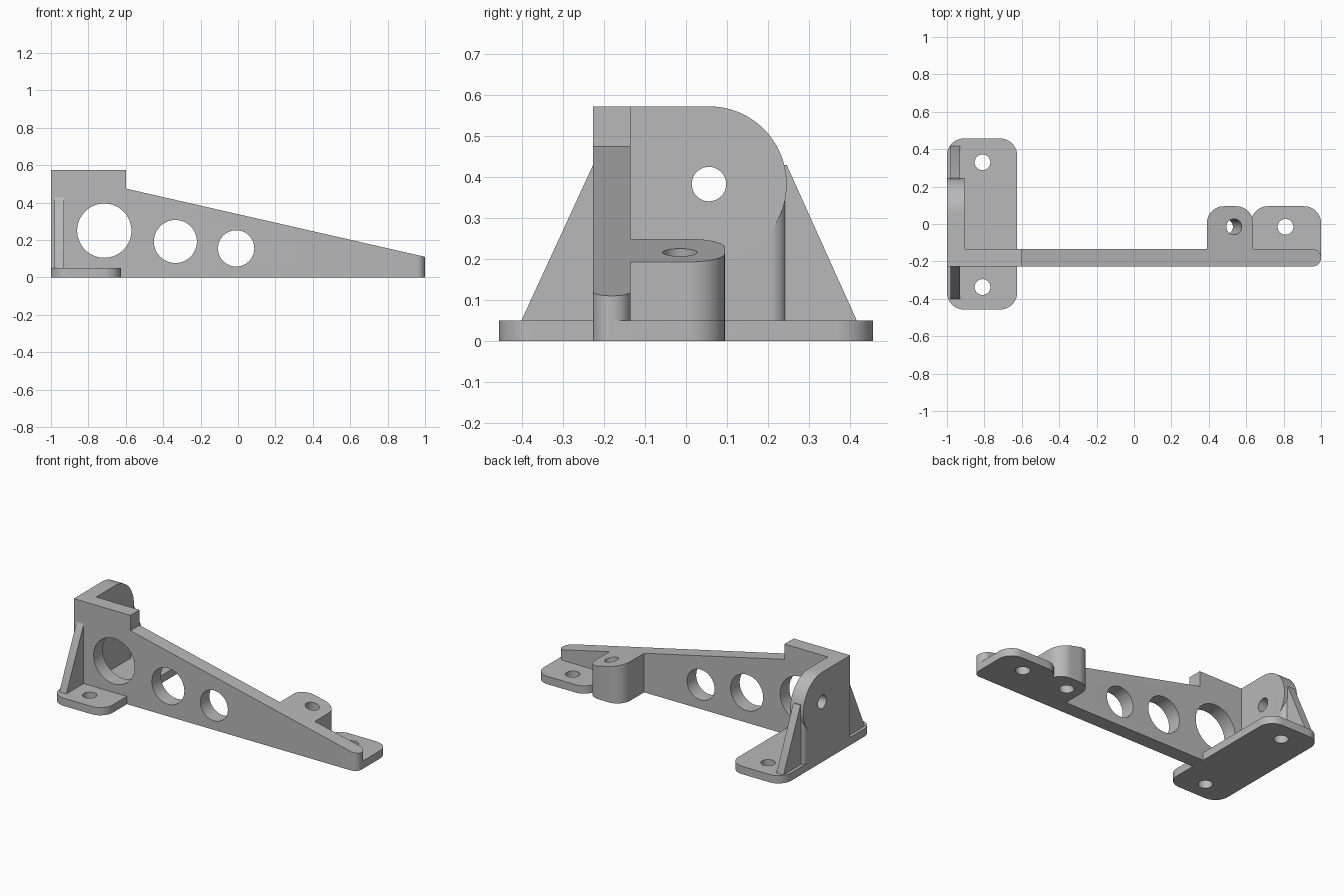
import bpy
import bmesh
import math
from mathutils import Vector

cube = bpy.data.objects.get("Cube")
if cube:
    bpy.data.objects.remove(cube, do_unlink=True)

grey = bpy.data.materials.new("plain grey")
grey.use_nodes = True
grey.diffuse_color = (0.48, 0.48, 0.48, 1)
grey.node_tree.nodes["Principled BSDF"].inputs["Base Color"].default_value = (0.48, 0.48, 0.48, 1)


def place(axis, a, b, depth):
    """Map a profile point and a depth along the axis to space."""
    return {"X": (depth, a, b), "Y": (a, depth, b), "Z": (a, b, depth)}[axis]


def prism(name, axis, profile, low, high, round_at=None, radius=0.0):
    """Extrude a profile along an axis; round the upright edges chosen by round_at(x, y)."""
    bm = bmesh.new()
    face = bm.faces.new([bm.verts.new(place(axis, a, b, low)) for a, b in profile])
    new = bmesh.ops.extrude_face_region(bm, geom=[face])["geom"]
    shift = Vector(place(axis, 0, 0, high - low))
    bmesh.ops.translate(bm, vec=shift, verts=[v for v in new if isinstance(v, bmesh.types.BMVert)])
    if round_at:
        chosen = []
        for e in bm.edges:
            p, q = (v.co for v in e.verts)
            if (p - q).xy.length < 1e-5 and round_at(p.x, p.y):
                chosen.append(e)
        bmesh.ops.bevel(bm, geom=chosen, offset=radius, segments=12, profile=0.5, affect="EDGES")
    bmesh.ops.recalc_face_normals(bm, faces=bm.faces[:])
    mesh = bpy.data.meshes.new(name)
    bm.to_mesh(mesh)
    bm.free()
    mesh.materials.append(grey)
    obj = bpy.data.objects.new(name, mesh)
    bpy.context.collection.objects.link(obj)
    return obj


def activate(obj):
    bpy.ops.object.select_all(action="DESELECT")
    obj.select_set(True)
    bpy.context.view_layer.objects.active = obj


def drill(obj, centre, radius, rotation):
    """Cut a round through hole."""
    bpy.ops.mesh.primitive_cylinder_add(vertices=64, radius=radius, depth=0.8,
                                        location=centre, rotation=rotation)
    cutter = bpy.context.object
    cutter.hide_render = True
    cutter.data.materials.append(grey)
    mod = obj.modifiers.new("hole", "BOOLEAN")
    mod.operation = "DIFFERENCE"
    mod.solver = "EXACT"
    mod.object = cutter
    activate(obj)
    bpy.ops.object.modifier_apply(modifier=mod.name)
    bpy.data.objects.remove(cutter, do_unlink=True)


def rect(a0, a1, b0, b1):
    return [(a0, b0), (a1, b0), (a1, b1), (a0, b1)]


ALONG_X = (0, math.pi / 2, 0)
ALONG_Y = (math.pi / 2, 0, 0)
ALONG_Z = (0, 0, 0)
FRONT, BACK = -0.227, -0.135      # faces of the long web
THICK = 0.05                      # flange thickness
BOLT = 0.042                      # bolt hole radius
SLOPE = (0.475 - 0.11) / 1.6      # fall of the web's top edge


def top_at(x):
    return 0.11 + (1 - x) * SLOPE


# Long tapering web with lightening holes
web = prism("long_web", "Y",
            [(-1, 0), (1, 0), (1, top_at(1)), (-0.6, top_at(-0.6)), (-0.6, 0.573), (-1, 0.573)],
            FRONT, BACK, lambda x, y: x > 0.9, 0.045)
for x, z, r in [(-0.715, 0.25, 0.145), (-0.335, 0.192, 0.115), (-0.01, 0.155, 0.097)]:
    drill(web, (x, -0.18, z), r, ALONG_Y)

# Wide mounting flange
flange = prism("wide_flange", "Z", rect(-1, -0.625, -0.457, 0.457), 0, THICK,
               lambda x, y: True, 0.09)
for y in (-0.337, 0.33):
    drill(flange, (-0.81, y, 0), BOLT, ALONG_Z)

# Small mounting flange at the far end
foot = prism("small_flange", "Z", rect(0.625, 1, -0.18, 0.095), 0, THICK,
             lambda x, y: y > 0, 0.09)
drill(foot, (0.81, -0.015, 0), BOLT, ALONG_Z)

# Sloped boss with a hole square to its top
boss = prism("sloped_boss", "Y",
             [(0.39, 0), (0.637, 0), (0.637, top_at(0.637)), (0.39, top_at(0.39))],
             -0.18, 0.095, lambda x, y: y > 0, 0.09)
drill(boss, (0.535, -0.015, top_at(0.535)), BOLT, (0, math.atan(SLOPE), 0))

# Upright ear: a round head over a pillar with softened rear edges
EAR_IN, CY, CZ, R = -0.907, 0.056, 0.383, 0.19
arc = [(CY + R * math.sin(t), CZ - R * math.cos(t))
       for t in (math.pi * i / 48 for i in range(49))]
head = prism("ear_head", "X", [(FRONT + 0.002, 0), (CY, 0)] + arc + [(FRONT + 0.002, CZ + R)],
             -1, EAR_IN)
pillar = prism("ear_pillar", "Z", rect(-1, EAR_IN, -0.1, CY + R), 0, CZ,
               lambda x, y: y > 0, 0.042)
for part in (head, pillar):
    drill(part, (-0.95, CY, CZ), BOLT, ALONG_X)

# Triangular gussets either side of the ear
for name, inner, wall, toe in [("front_gusset", -0.2, FRONT, -0.402),
                               ("back_gusset", 0.2, CY + R, 0.417)]:
    prism(name, "X", [(inner, 0.02), (toe, 0.02), (toe, THICK), (wall, 0.43), (inner, 0.43)],
          -0.98, -0.93)

# Smooth the curved faces, keep the edges sharp
for obj in list(bpy.context.collection.objects):
    if obj.type == "MESH" and grey.name in obj.data.materials:
        activate(obj)
        bpy.ops.object.shade_smooth_by_angle(angle=math.radians(30))
